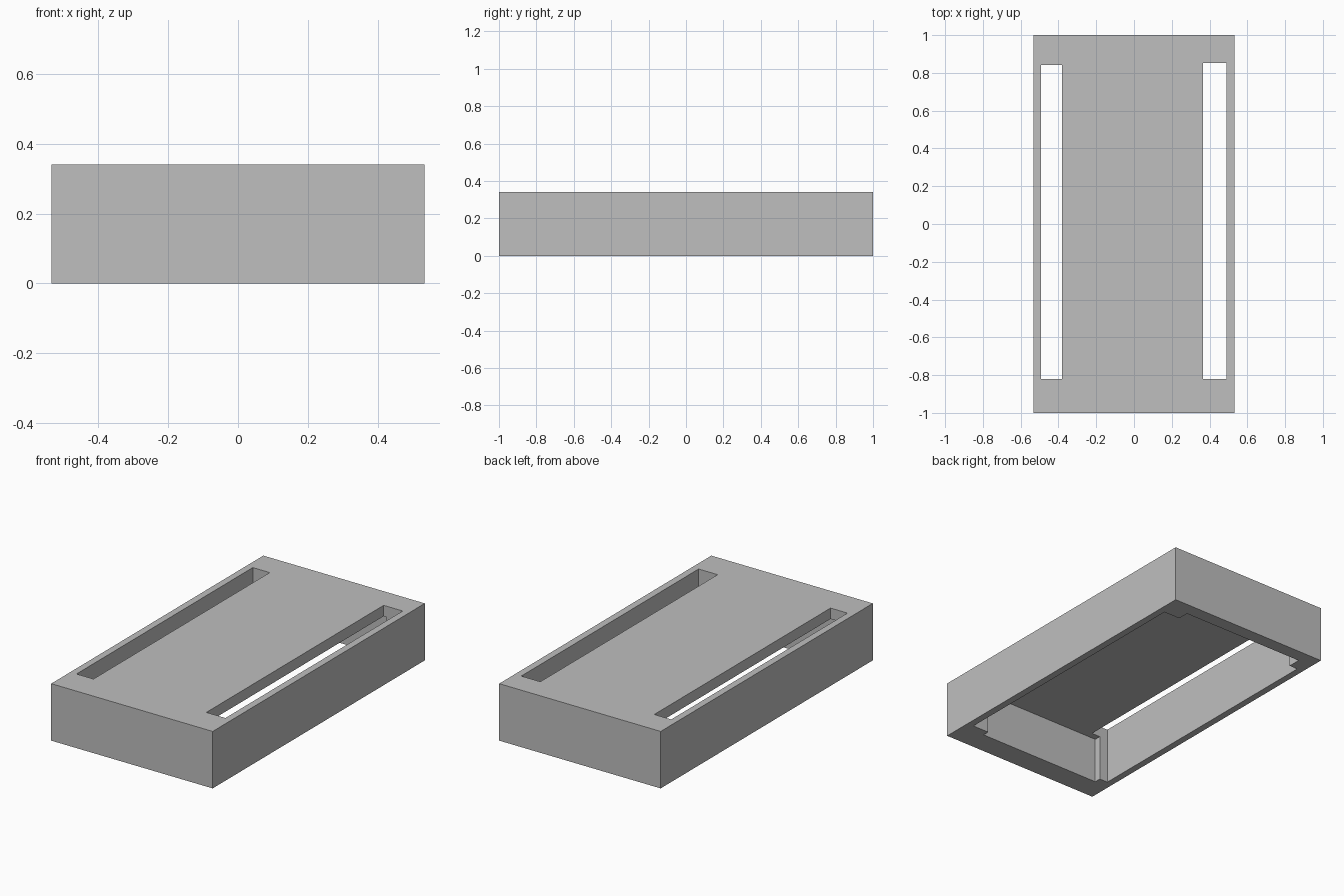
import bpy

cube = bpy.data.objects.get("Cube")
if cube:
    bpy.data.objects.remove(cube, do_unlink=True)

grey = bpy.data.materials.new("plain grey")
grey.use_nodes = True
colour = (0.52, 0.52, 0.52, 1)
grey.diffuse_color = colour
grey.node_tree.nodes["Principled BSDF"].inputs["Base Color"].default_value = colour


def box(name, x, y, z):
    """Box spanning the given (low, high) range on each axis."""
    bpy.ops.mesh.primitive_cube_add(size=1)
    obj = bpy.context.object
    obj.name = name
    for v in obj.data.vertices:
        v.co = [r[0] if c < 0 else r[1] for c, r in zip(v.co, (x, y, z))]
    obj.data.materials.append(grey)
    return obj


HEIGHT = 0.34
through = (-0.1, HEIGHT + 0.1)

# Rectangular cover block
cover = box("cover_block", (-0.533, 0.533), (-1, 1), (0, HEIGHT))

# Hollow underside, open at the bottom, and two slots cut right through
cutters = [
    box("underside_cutter", (-0.437, 0.383), (-0.86, 0.92), (-0.1, 0.275)),
    box("right_slot_cutter", (-0.492, -0.38), (-0.82, 0.842), through),
    box("left_slot_cutter", (0.365, 0.491), (-0.82, 0.852), through),
]
bpy.ops.object.select_all(action="DESELECT")
bpy.context.view_layer.objects.active = cover
cover.select_set(True)
for cutter in cutters:
    cutter.hide_render = True
    cut = cover.modifiers.new(cutter.name, "BOOLEAN")
    cut.operation = "DIFFERENCE"
    cut.solver = "EXACT"
    cut.object = cutter
    bpy.ops.object.modifier_apply(modifier=cut.name)
    bpy.data.objects.remove(cutter, do_unlink=True)
